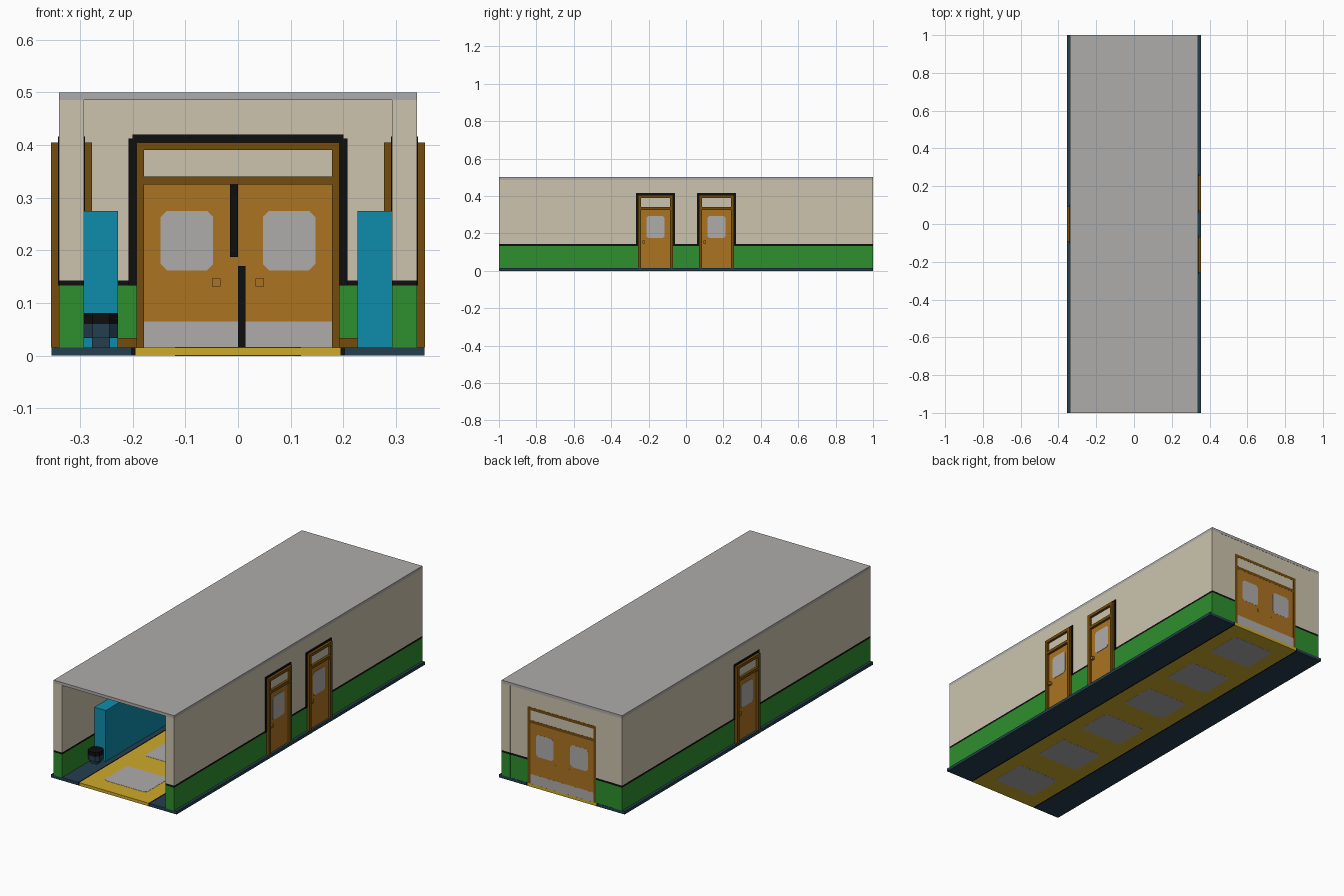
import bpy, bmesh
from mathutils import Vector

if "Cube" in bpy.data.objects:
    bpy.data.objects.remove(bpy.data.objects["Cube"])

def mat(name, r, g, b):
    lin = lambda c: ((c / 255 + 0.055) / 1.055) ** 2.4 if c > 10 else c / 255 / 12.92
    m = bpy.data.materials.new(name)
    m.diffuse_color = (lin(r), lin(g), lin(b), 1)
    m.use_nodes = True
    m.node_tree.nodes["Principled BSDF"].inputs["Base Color"].default_value = m.diffuse_color
    return m

CREAM = mat("cream", 204, 196, 174)
GRAY = mat("light_gray", 174, 172, 170)
GREEN = mat("green", 46, 144, 46)
SLATE = mat("slate", 36, 62, 78)
BROWN = mat("brown", 115, 76, 12)
ORANGE = mat("orange_wood", 172, 115, 34)
YELLOW = mat("yellow", 206, 170, 42)
CYAN = mat("cyan", 15, 140, 172)
BLACK = mat("black", 14, 14, 14)
V = 0.0156  # one block unit

def box(name, m, x, y, z, chamfer=0, axis=None):
    """Block from (min, max) ranges; optional chamfered corners seen along axis."""
    r = [sorted(x), sorted(y), sorted(z)]
    a = 2 if axis is None else axis
    u, v = [i for i in range(3) if i != a]
    (u0, u1), (v0, v1), c = r[u], r[v], chamfer
    if c:
        pts = [(u0 + c, v0), (u1 - c, v0), (u1, v0 + c), (u1, v1 - c),
               (u1 - c, v1), (u0 + c, v1), (u0, v1 - c), (u0, v0 + c)]
    else:
        pts = [(u0, v0), (u1, v0), (u1, v1), (u0, v1)]
    bm = bmesh.new()
    rings = []
    for d in r[a]:
        ring = []
        for p in pts:
            co = Vector((0, 0, 0))
            co[u], co[v], co[a] = p[0], p[1], d
            ring.append(bm.verts.new(co))
        rings.append(ring)
    n = len(pts)
    bm.faces.new(rings[0])
    bm.faces.new(rings[1])
    for i in range(n):
        j = (i + 1) % n
        bm.faces.new((rings[0][i], rings[0][j], rings[1][j], rings[1][i]))
    bmesh.ops.recalc_face_normals(bm, faces=bm.faces)
    me = bpy.data.meshes.new(name)
    bm.to_mesh(me)
    bm.free()
    me.materials.append(m)
    ob = bpy.data.objects.new(name, me)
    bpy.context.collection.objects.link(ob)
    return ob

# floor: slate edges, black lines, yellow walkway with gray tiles
box("floor_walkway", YELLOW, (-0.195, 0.195), (-1, 1), (0, V))
for s in (-1, 1):
    box("floor_edge", SLATE, (s * 0.203, s * 0.354), (-1, 1), (0, V))
    box("floor_line", BLACK, (s * 0.195, s * 0.203), (-1, 1), (0, V))
for i in range(6):
    cy = (i - 2.5) * 0.327
    box("floor_tile", GRAY, (-0.12, 0.12), (cy - 0.095, cy + 0.095), (-0.0005, V + 0.001), 0.012, 2)

# walls in horizontal bands, and the ceiling
def wall(x, y):
    box("wall_lower", GREEN, x, y, (V, 0.133))
    box("wall_stripe", BLACK, x, y, (0.133, 0.143))
    box("wall_upper", CREAM, x, y, (0.143, 0.485))

for s in (-1, 1):
    wall((s * 0.292, s * 0.34), (-1, 1))
wall((-0.292, 0.292), (0.953, 0.999))
box("ceiling", GRAY, (-0.34, 0.34), (-1, 1), (0.485, 0.5))

# single doors set through the side walls
def side_door(s, cy, hand):
    def part(name, m, y0, y1, z0, z1, proud, c=0):
        return box(name, m, (s * (0.292 - proud), s * (0.34 + proud)),
                   (cy + y0, cy + y1), (z0, z1), c, 0)
    for k in (-1, 1):
        part("door_jamb", BROWN, k * 0.077, k * 0.093, V, 0.405, 0.0145)
        part("door_outline", BLACK, k * 0.093, k * 0.104, 0.133, 0.405, 0.002)
    part("door_outline_top", BLACK, -0.104, 0.104, 0.405, 0.416, 0.002)
    part("door_head", BROWN, -0.077, 0.077, 0.39, 0.405, 0.0145)
    part("door_transom_bar", BROWN, -0.077, 0.077, 0.325, 0.34, 0.0145)
    part("door_transom", CREAM, -0.077, 0.077, 0.34, 0.39, 0.002)
    part("door_panel", ORANGE, -0.077, 0.077, V, 0.325, 0.002)
    part("door_window", GRAY, -0.048, 0.048, 0.175, 0.293, 0.004, 0.01)
    part("door_handle", ORANGE, hand * 0.055, hand * 0.07, 0.147, 0.162, 0.0145)

side_door(1, 0.163, -1)
side_door(1, -0.163, -1)
side_door(-1, 0, 1)

# double doors in the end wall
def end_part(name, m, x0, x1, z0, z1, proud, c=0):
    return box(name, m, (x0, x1), (0.953 - proud, 0.999 + min(proud, 0.004) / 4), (z0, z1), c, 1)

for k in (-1, 1):
    end_part("end_jamb", BROWN, k * 0.178, k * 0.193, V, 0.405, 0.0145)
    end_part("end_panel", ORANGE, 0, k * 0.178, 0.065, 0.325, 0.002)
    end_part("end_kick_plate", GRAY, 0, k * 0.178, V, 0.065, 0.003)
    end_part("end_window", GRAY, k * 0.047, k * 0.147, 0.162, 0.275, 0.004, 0.012)
    end_part("end_handle", ORANGE, k * 0.033, k * 0.049, 0.131, 0.147, 0.0145)
    # inside only: black outline and brown skirting
    box("end_outline", BLACK, (k * 0.193, k * 0.208), (0.949, 0.954), (0.133, 0.412))
    box("end_skirting", BROWN, (k * 0.193, k * 0.292), (0.945, 0.954), (V, 0.034))
box("end_outline_top", BLACK, (-0.2, 0.2), (0.949, 0.954), (0.405, 0.42))
end_part("end_head", BROWN, -0.178, 0.178, 0.39, 0.405, 0.0145)
end_part("end_transom_bar", BROWN, -0.178, 0.178, 0.325, 0.34, 0.0145)
end_part("end_transom", CREAM, -0.178, 0.178, 0.34, 0.39, 0.002, 0.006)
box("end_gap_upper", BLACK, (-V, 0), (0.947, 0.954), (0.187, 0.325))
box("end_gap_lower", BLACK, (0, 0.014), (0.947, 0.954), (V, 0.17))

# locker rows along both walls
for k in (-1, 1):
    box("lockers_left", CYAN, (-0.292, -0.228), (k * 0.25, k * 0.74), (V, 0.275))
    box("lockers_right", CYAN, (0.227, 0.292), (k * 0.32, k * 0.74), (V, 0.275))

# waste bin in front of the left lockers
X, Y = -0.26, -0.774
for name, m, h, z, c in (("bin_base", SLATE, 0.017, (V, 0.034), 0),
                         ("bin_body", SLATE, 0.032, (0.034, 0.06), V),
                         ("bin_rim", BLACK, 0.032, (0.06, 0.081), V)):
    box(name, m, (X - h, X + h), (Y - h, Y + h), z, c, 2)
